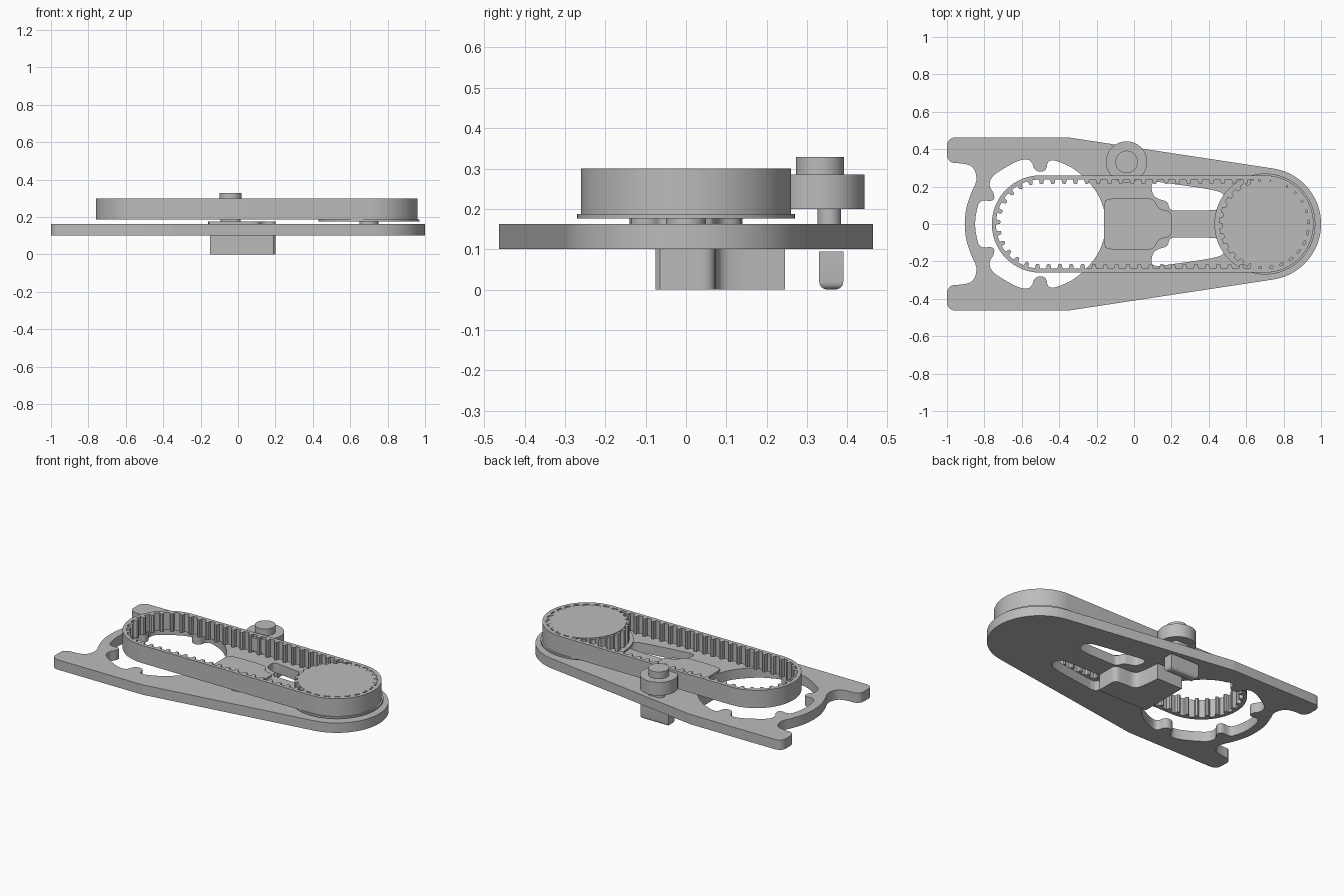
import bpy, bmesh, math
from mathutils import Vector

cube = bpy.data.objects.get("Cube")
if cube:
    bpy.data.objects.remove(cube, do_unlink=True)

grey = bpy.data.materials.new("plain grey")
grey.use_nodes = True
COLOUR = (0.5, 0.5, 0.5, 1)
grey.diffuse_color = COLOUR
grey.node_tree.nodes["Principled BSDF"].inputs["Base Color"].default_value = COLOUR


def extrude(name, loops, z0, z1, bevel=0):
    """Solid from flat outlines; inner outlines become holes."""
    curve = bpy.data.curves.new(name, 'CURVE')
    curve.dimensions = '2D'
    curve.fill_mode = 'BOTH'
    curve.extrude = (z1 - z0) / 2
    for loop in loops:
        spline = curve.splines.new('POLY')
        spline.points.add(len(loop) - 1)
        for point, (x, y) in zip(spline.points, loop):
            point.co = (x, y, 0, 1)
        spline.use_cyclic_u = True
    temp = bpy.data.objects.new(name + " outline", curve)
    bpy.context.collection.objects.link(temp)
    graph = bpy.context.evaluated_depsgraph_get()
    mesh = bpy.data.meshes.new_from_object(temp.evaluated_get(graph))
    bpy.data.objects.remove(temp, do_unlink=True)
    bpy.data.curves.remove(curve)
    mesh.name = name
    bm = bmesh.new()
    bm.from_mesh(mesh)
    bmesh.ops.remove_doubles(bm, verts=bm.verts, dist=0.0001)
    bmesh.ops.translate(bm, verts=bm.verts, vec=(0, 0, (z0 + z1) / 2))
    bmesh.ops.recalc_face_normals(bm, faces=bm.faces)
    if bevel:
        low = [e for e in bm.edges if all(v.co.z < z0 + 0.001 for v in e.verts)
               and e.calc_face_angle(0) > 1]
        bmesh.ops.bevel(bm, geom=low, offset=bevel, segments=4, affect='EDGES', profile=0.5)
    for face in bm.faces:
        face.smooth = True
    bm.to_mesh(mesh)
    bm.free()
    mesh.set_sharp_from_angle(angle=math.radians(30))
    mesh.materials.clear()
    mesh.materials.append(grey)
    obj = bpy.data.objects.new(name, mesh)
    bpy.context.collection.objects.link(obj)
    return obj


def arc(cx, cy, r, a0=0, a1=360, n=64):
    full = a1 - a0 == 360
    angles = [math.radians(a0 + (a1 - a0) * i / (n if full else n - 1)) for i in range(n)]
    return [(cx + r * math.cos(a), cy + r * math.sin(a)) for a in angles]


def smooth(points, rounds=2):
    """Corner cutting that keeps both ends."""
    for _ in range(rounds):
        out = [points[0]]
        for a, b in zip(points, points[1:]):
            a, b = Vector(a), Vector(b)
            out += [tuple(a.lerp(b, 0.25)), tuple(a.lerp(b, 0.75))]
        points = out + [points[-1]]
    return points


def flip(points):
    return [(x, -y) for x, y in points]


def mirrored(half):
    """Closed outline from its upper half, which starts and ends on y = 0."""
    return half + flip(half[1:-1])[::-1]


def rect(x0, x1, y0, y1):
    return [(x0, y0), (x1, y0), (x1, y1), (x0, y1)]


# Base plate with forked end, round window and two slots
PULLEY_X, IDLER_X = 0.7, -0.5
fork = smooth([(-0.905, 0), (-0.9, 0.08), (-0.87, 0.17), (-0.835, 0.24), (-0.86, 0.31),
               (-0.92, 0.325), (-0.97, 0.325)])
outline = mirrored(fork + arc(-0.955, 0.37, 0.045, 270, 180, 8) + arc(-0.955, 0.418, 0.045, 180, 90, 8)
                   + arc(-0.36, 0.363, 0.1, 90, 81, 4) + arc(PULLEY_X, 0, 0.3, 81, 0, 32))
window = mirrored(smooth([
    (-0.85, 0), (-0.845, 0.06), (-0.825, 0.13), (-0.75, 0.12), (-0.745, 0.16),
    (-0.775, 0.2), (-0.765, 0.25), (-0.71, 0.29), (-0.61, 0.345), (-0.55, 0.345),
    (-0.53, 0.28), (-0.47, 0.28), (-0.46, 0.345), (-0.4, 0.335), (-0.3, 0.285),
    (-0.2, 0.18), (-0.155, 0.07), (-0.15, 0)]))
slot = smooth([(0.13, 0.225), (0.09, 0.22), (0.1, 0.15), (0.14, 0.13), (0.18, 0.12), (0.19, 0.075),
               (0.23, 0.072), (0.43, 0.072), (0.49, 0.09), (0.49, 0.16), (0.42, 0.185), (0.13, 0.225)])[:-1]
extrude("base_plate", [outline, window, slot, flip(slot)], 0.1, 0.163)

# Bracket plate lying on the web between window and slots
bracket = mirrored([(-0.16, 0)] + smooth([(-0.16, 0.1), (-0.15, 0.14), (0.07, 0.14), (0.11, 0.13),
                                         (0.13, 0.08), (0.19, 0.07), (0.2, 0.05)]) + [(0.2, 0)])
extrude("bracket_plate", [bracket], 0.163, 0.176)

# Block under the plate, stepped on one side
block = [(-0.15, -0.075), (0.19, -0.075), (0.2, -0.065)] + smooth(
    [(0.2, 0), (0.2, 0.07), (0.14, 0.075), (0.06, 0.075), (0.04, 0.12), (0.03, 0.245)]) + [(-0.15, 0.245)]
extrude("lower_block", [block], 0, 0.1)
extrude("lever_tip", [rect(-0.15, 0.05, 0.33, 0.39)], 0, 0.094, bevel=0.02)


# Toothed belt: a stadium path around both wheels
def belt_point(s, r):
    span, bend = PULLEY_X - IDLER_X, math.pi * 0.235
    s %= 2 * (span + bend)
    side = 1
    if s >= span + bend:
        s -= span + bend
        side = -1
    if s < span:
        return (side * (s - span / 2) + (PULLEY_X + IDLER_X) / 2, -side * r)
    a = (s - span) / 0.235 - math.pi / 2
    centre = PULLEY_X if side > 0 else IDLER_X
    return (centre + side * r * math.cos(a), side * r * math.sin(a))


TEETH = 64
pitch = 2 * (PULLEY_X - IDLER_X + math.pi * 0.235) / TEETH
inner = [belt_point((i + f) * pitch, r) for i in range(TEETH)
         for f, r in ((0, 0.238), (0.25, 0.238), (0.5, 0.238), (0.56, 0.217), (0.7, 0.213), (0.88, 0.217), (0.95, 0.238))]
outer = arc(PULLEY_X, 0, 0.26, -90, 90, 48) + arc(IDLER_X, 0, 0.26, 90, 270, 48)
extrude("toothed_belt", [outer, inner], 0.186, 0.3)

# Drive pulley with teeth, flange and hub
COGS = 26
cogs = [arc(PULLEY_X, 0, r, a, a + 1, 2)[0] for i in range(COGS)
        for a, r in (((i + f) * 360 / COGS, rad) for f, rad in
                     ((0, 0.222), (0.3, 0.222), (0.4, 0.245), (0.9, 0.245)))]
extrude("pulley_teeth", [cogs], 0.186, 0.296)
extrude("pulley_face", [arc(PULLEY_X, 0, 0.228)], 0.28, 0.299)
extrude("pulley_flange", [arc(PULLEY_X, 0, 0.27)], 0.176, 0.187)
extrude("pulley_hub", [arc(PULLEY_X, 0, 0.05)], 0.163, 0.176)

# Tension roller beside the belt
RX, RY = -0.04, 0.332
extrude("roller", [arc(RX, RY, 0.11)], 0.2, 0.285)
extrude("roller_cap", [arc(RX, RY, 0.06)], 0.285, 0.328)
neck = arc(RX - 0.025, 0.355, 0.029, 90, 270, 16) + arc(RX + 0.025, 0.355, 0.029, -90, 90, 16)
extrude("roller_neck", [neck], 0.163, 0.2)
